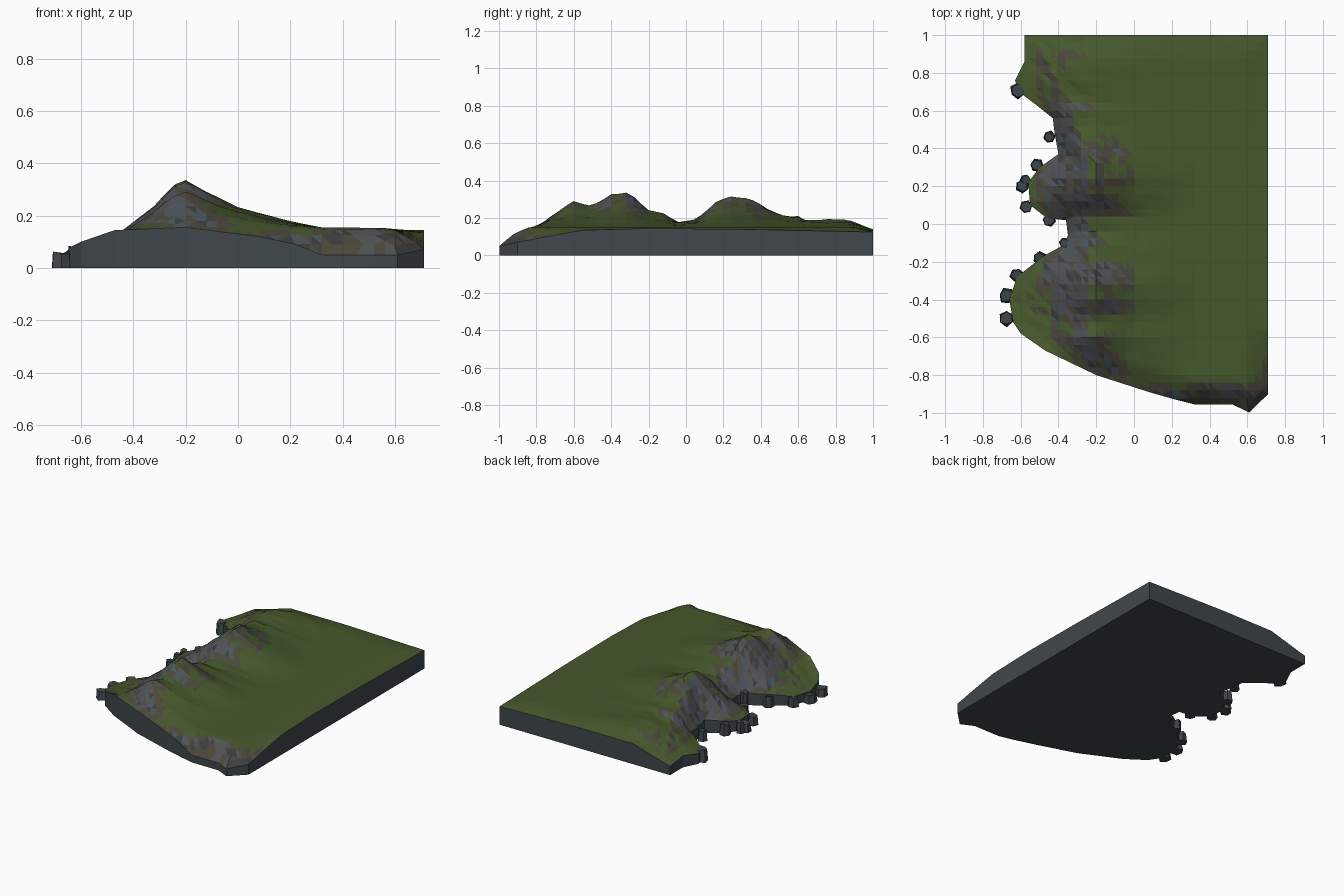
import bpy, bmesh, math, random
from mathutils import Vector, Matrix, noise
from mathutils.geometry import delaunay_2d_cdt

if "Cube" in bpy.data.objects:
    bpy.data.objects.remove(bpy.data.objects["Cube"])

random.seed(4)

# Coastline seen from above, with the height of the turf edge at each corner
OUTLINE = [(.71, -.9, .07), (.71, -.75, .10), (.71, -.55, .135), (.71, -.2, .145), (.71, .3, .14),
           (.71, 1, .125), (.1, 1, .14), (-.3, 1, .14), (-.58, 1, .06), (-.58, .86, .08),
           (-.63, .76, .07), (-.61, .70, .07), (-.53, .64, .09), (-.43, .56, .09), (-.42, .48, .08),
           (-.40, .37, .09), (-.50, .30, .08), (-.56, .22, .07), (-.55, .10, .07), (-.46, .03, .07),
           (-.36, .02, .08), (-.35, -.06, .08), (-.37, -.11, .08), (-.48, -.17, .08), (-.62, -.28, .06),
           (-.66, -.40, .06), (-.64, -.52, .08), (-.60, -.58, .10), (-.47, -.67, .145), (-.2, -.80, .155),
           (.08, -.89, .12), (.22, -.93, .09), (.32, -.955, .05), (.52, -.955, .05), (.61, -.998, .05)]
# Section across the ridge, section along the crest, and the gentle plain
PLAIN = [(-.71, .07), (-.5, .11), (-.35, .15), (-.2, .175), (0, .17), (.3, .155), (.55, .153), (.71, .14)]
RIDGE = [(-.48, 0), (-.38, .3), (-.31, .55), (-.25, .93), (-.2, 1), (-.1, .68), (0, .38), (.1, .25),
         (.2, .12), (.32, 0)]
CREST = [(-.95, .155), (-.85, .165), (-.7, .24), (-.6, .287), (-.5, .27), (-.4, .325), (-.31, .338),
         (-.2, .245), (-.14, .23), (-.05, .18), (.05, .19), (.15, .28), (.24, .315), (.35, .30),
         (.5, .235), (.6, .225), (.65, .195), (.82, .205), (.9, .19), (1, .15)]


def lerp_table(table, v):
    if v <= table[0][0]:
        return table[0][1]
    for (a, fa), (b, fb) in zip(table, table[1:]):
        if v <= b:
            return fa + (fb - fa) * (v - a) / (b - a)
    return table[-1][1]


def nearest_edge(x, y):
    best = (9, 0)
    for a, b in zip(OUTLINE, OUTLINE[1:] + OUTLINE[:1]):
        dx, dy = b[0] - a[0], b[1] - a[1]
        t = max(0, min(1, ((x - a[0]) * dx + (y - a[1]) * dy) / (dx * dx + dy * dy)))
        d = math.hypot(x - a[0] - t * dx, y - a[1] - t * dy)
        best = min(best, (d, a[2] + t * (b[2] - a[2])))
    return best


def inside(x, y):
    hit = False
    for a, b in zip(OUTLINE, OUTLINE[1:] + OUTLINE[:1]):
        if (a[1] > y) != (b[1] > y) and x < a[0] + (y - a[1]) * (b[0] - a[0]) / (b[1] - a[1]):
            hit = not hit
    return hit


def height(x, y):
    d, edge = nearest_edge(x, y)
    shift = .12 * max(0, min(1, (y - .3) / .25))
    r = lerp_table(RIDGE, x + shift)
    h = lerp_table(PLAIN, x) + (lerp_table(CREST, y) - .175) * r
    h += .012 * noise.noise(Vector((x * 11, y * 14, 2))) * r
    if x < -.42:
        h += .014 * noise.noise(Vector((x * 22, y * 22, 5)))
    t = min(1, d / .13)
    t = t * (1.6 - .6 * t)
    return edge + (h - edge) * min(1, t)


def material(name, rgb):
    m = bpy.data.materials.new(name)
    m.diffuse_color = (*rgb, 1)
    m.use_nodes = True
    m.node_tree.nodes["Principled BSDF"].inputs["Base Color"].default_value = m.diffuse_color
    return m


GRASS, STONE, GREY, BROWN, SLATE, DARK = range(6)
MATS = [material("grass", (.062, .098, .026)), material("cliff_stone", (.05, .063, .07)),
        material("grey_rock", (.08, .083, .085)), material("brown_earth", (.07, .064, .045)),
        material("blue_slate", (.07, .088, .12)), material("dark_rock", (.045, .047, .048))]


def finish(bm, name):
    bmesh.ops.recalc_face_normals(bm, faces=bm.faces)
    mesh = bpy.data.meshes.new(name)
    bm.to_mesh(mesh)
    bm.free()
    for m in MATS:
        mesh.materials.append(m)
    bpy.context.collection.objects.link(bpy.data.objects.new(name, mesh))


# Headland: triangulated turf surface over a flat-bottomed block
rim = []
for a, b in zip(OUTLINE, OUTLINE[1:] + OUTLINE[:1]):
    n = max(1, round(math.hypot(b[0] - a[0], b[1] - a[1]) / .06))
    rim += [Vector(a[:2]).lerp(Vector(b[:2]), i / n) for i in range(n)]
step = .04
points = list(rim)
for i in range(-18, 19):
    for j in range(-25, 26):
        x, y = i * step, j * step
        if inside(x, y) and nearest_edge(x, y)[0] > .016:
            points.append(Vector((x, y)))
flat, _, tris, *_ = delaunay_2d_cdt(points, [], [list(range(len(rim)))], 1, 1e-5)

bm = bmesh.new()
verts = [bm.verts.new((p.x, p.y, height(p.x, p.y))) for p in flat]
for t in tris:
    f = bm.faces.new([verts[i] for i in t])
    f.normal_update()
    c = f.calc_center_median()
    rough = abs(f.normal.z) + .07 * noise.noise(Vector((c.x * 5, c.y * 12, 0)))
    if rough < .9:
        f.material_index = random.choice([GREY, GREY, GREY, SLATE, DARK, BROWN]) if rough < .84 else BROWN
    if c.x > .25 and c.y < -.87:
        f.material_index = random.choice([GREY, BROWN, DARK])
top_rim = [e for e in bm.edges if e.is_boundary]
ext = bmesh.ops.extrude_edge_only(bm, edges=top_rim)["geom"]
for g in ext:
    if isinstance(g, bmesh.types.BMVert):
        g.co.z = 0
    elif isinstance(g, bmesh.types.BMFace):
        g.material_index = STONE
base = bmesh.ops.contextual_create(bm, geom=[g for g in ext if isinstance(g, bmesh.types.BMEdge)
                                             and all(v.co.z == 0 for v in g.verts)])
for f in base["faces"]:
    f.material_index = STONE
finish(bm, "headland")


# Shore rocks: tapered, irregular blocks along the broken coast
def shore_rock(i, x, y, r, h):
    bm = bmesh.new()
    bmesh.ops.create_cone(bm, cap_ends=True, segments=6, radius1=r, radius2=r * .8, depth=h,
                          matrix=Matrix.Translation((x, y, h / 2)) @ Matrix.Rotation(i * .7, 4, 'Z'))
    for v in bm.verts:
        k = 1 + random.uniform(-.12, .12)
        v.co.x = max(-.711, x + (v.co.x - x) * k)
        v.co.y = y + (v.co.y - y) * k
        if v.co.z > .01:
            v.co.z += random.uniform(-.008, .008)
    for f in bm.faces:
        f.material_index = STONE
    finish(bm, f"shore_rock_{i + 1}")


ROCKS = [(-.615, .705, .042, .08), (-.45, .46, .034, .07), (-.515, .31, .036, .07), (-.59, .20, .036, .06),
         (-.57, .09, .034, .06), (-.45, .02, .036, .07), (-.50, -.18, .036, .07), (-.62, -.27, .038, .06),
         (-.675, -.38, .042, .055), (-.675, -.50, .042, .06), (-.575, .235, .03, .07), (-.37, -.1, .03, .09)]
for i, rock in enumerate(ROCKS):
    shore_rock(i, *rock)
